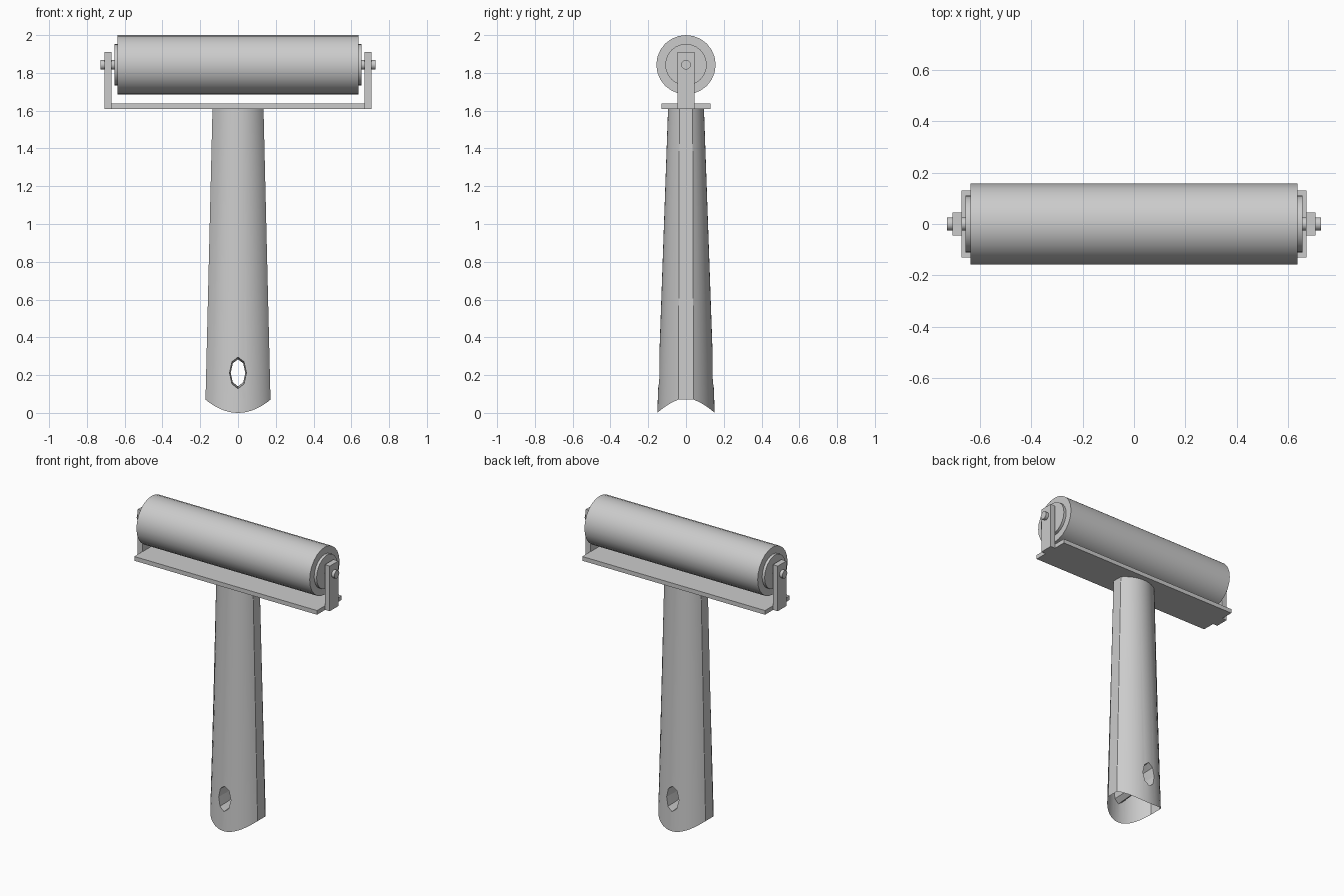
import bpy, bmesh, math

if "Cube" in bpy.data.objects:
    bpy.data.objects.remove(bpy.data.objects["Cube"])

AXIS_Z = 1.843


def make_object(name, bm):
    bmesh.ops.recalc_face_normals(bm, faces=bm.faces)
    mesh = bpy.data.meshes.new(name)
    bm.to_mesh(mesh)
    bm.free()
    obj = bpy.data.objects.new(name, mesh)
    bpy.context.collection.objects.link(obj)
    return obj


def smooth(obj, degrees):
    bpy.ops.object.select_all(action='DESELECT')
    obj.select_set(True)
    bpy.context.view_layer.objects.active = obj
    bpy.ops.object.shade_smooth_by_angle(angle=math.radians(degrees))


def box(name, x0, x1, y, z0, z1):
    bpy.ops.mesh.primitive_cube_add(size=1, location=((x0 + x1) / 2, 0, (z0 + z1) / 2))
    obj = bpy.context.object
    obj.name = name
    obj.scale = (x1 - x0, 2 * y, z1 - z0)
    return obj


def rod(name, radius, half_length, sides):
    bpy.ops.mesh.primitive_cylinder_add(vertices=sides, radius=radius, depth=2 * half_length,
                                        location=(0, 0, AXIS_Z), rotation=(0, math.pi / 2, 0))
    obj = bpy.context.object
    obj.name = name
    smooth(obj, 31)
    return obj


# Roller, its end hubs and the axle
rod("roller", 0.157, 0.637, 24)
rod("roller_hubs", 0.11, 0.655, 24)
rod("axle", 0.026, 0.727, 12)

# Frame: base plate and two upright arms
box("frame_plate", -0.672, 0.672, 0.13, 1.61, 1.638)
for side, label in ((-1, "left"), (1, "right")):
    a, b = sorted((side * 0.67, side * 0.706))
    box(label + "_arm", a, b, 0.045, 1.61, 1.91)


# Handle: lens section with flat sides, tapering upward, curved lower rim
def section(half_x, half_y, flat, n=18):
    rise = half_y - flat
    r = (half_x ** 2 + rise ** 2) / (2 * rise)
    reach = math.asin(half_x / r)
    pts = []
    for i in range(n + 1):
        a = -reach + 2 * reach * i / n
        pts.append((r * math.sin(a), half_y - r + r * math.cos(a)))
    return pts


low, high = section(0.172, 0.152, 0.04), section(0.135, 0.095, 0.035)
bm = bmesh.new()
rings = []
for pts, curved in ((low, True), (high, False)):
    pair = []
    for s in (-1, 1):
        pair.append([bm.verts.new((x, s * y, 0.07 * (x / 0.172) ** 2 if curved else 1.612))
                     for x, y in pts])
    rings.append(pair)
for i in range(len(low) - 1):
    for s in (0, 1):
        bm.faces.new((rings[0][s][i], rings[0][s][i + 1], rings[1][s][i + 1], rings[1][s][i]))
    for ring in rings:
        bm.faces.new((ring[0][i], ring[0][i + 1], ring[1][i + 1], ring[1][i]))
for i in (0, -1):
    bm.faces.new((rings[0][0][i], rings[0][1][i], rings[1][1][i], rings[1][0][i]))
handle = make_object("handle", bm)

# Hanging hole: eight-sided tunnel, narrowest in the middle
bm = bmesh.new()
loops = []
for y, k in ((-0.2, 1.06), (0, 0.86), (0.2, 1.06)):
    loops.append([bm.verts.new((0.045 * k * math.sin(a), y, 0.212 + 0.083 * k * math.cos(a)))
                  for a in (i * math.pi / 4 for i in range(8))])
for p, q in zip(loops, loops[1:]):
    for i in range(8):
        j = (i + 1) % 8
        bm.faces.new((p[i], p[j], q[j], q[i]))
bm.faces.new(loops[0])
bm.faces.new(loops[-1])
cutter = make_object("hole_cutter", bm)
cutter.hide_render = True

mod = handle.modifiers.new("hole", 'BOOLEAN')
mod.object = cutter
mod.operation = 'DIFFERENCE'
mod.solver = 'EXACT'
bpy.context.view_layer.objects.active = handle
bpy.ops.object.modifier_apply(modifier=mod.name)
bpy.data.objects.remove(cutter, do_unlink=True)

# Open the bottom so the handle is a hollow shell
bm = bmesh.new()
bm.from_mesh(handle.data)
bottom = [f for f in bm.faces if all(v.co.z < 0.08 for v in f.verts)]
bmesh.ops.delete(bm, geom=bottom, context='FACES')
bm.to_mesh(handle.data)
bm.free()
smooth(handle, 18)
